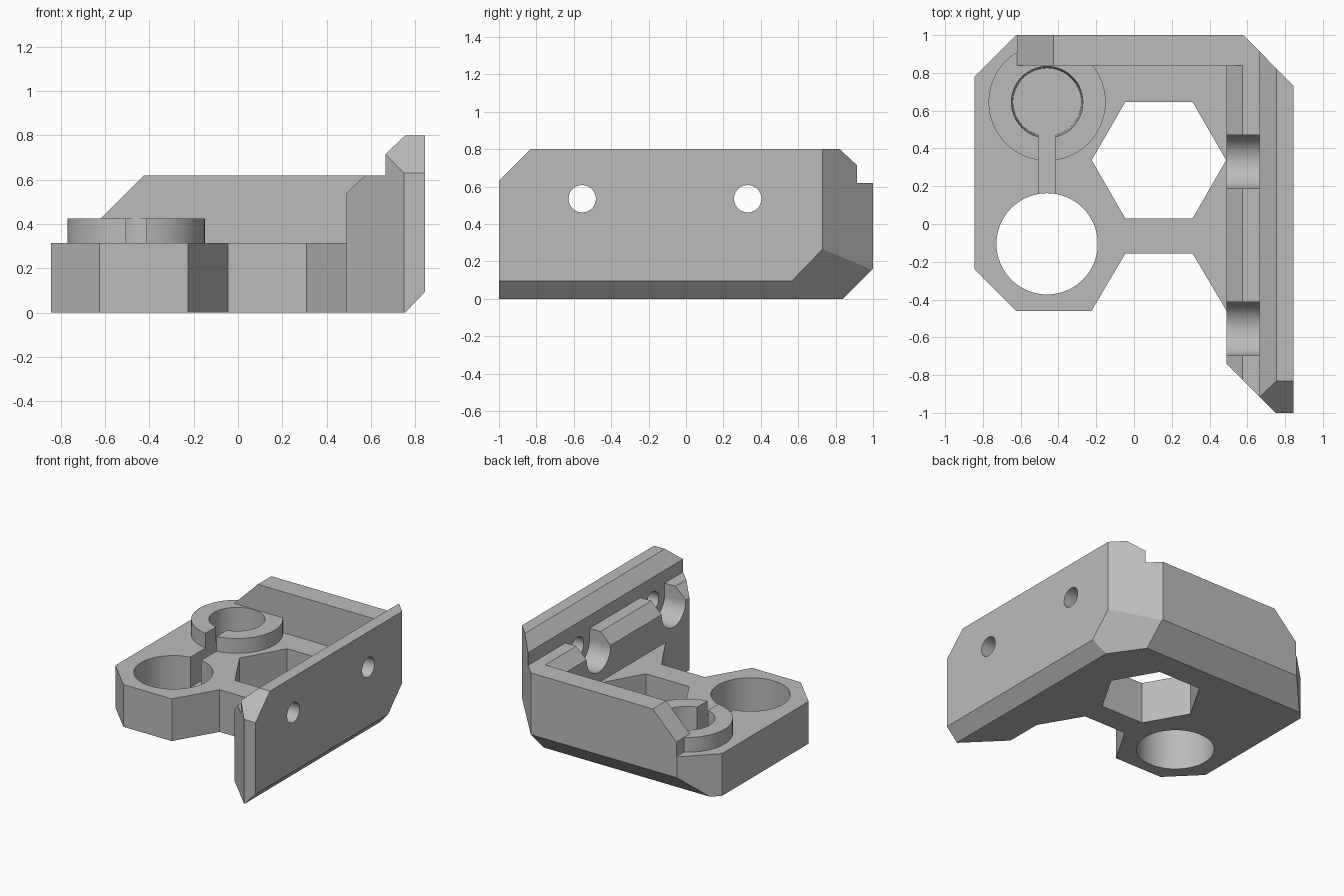
import bpy, bmesh, math
from mathutils import Vector, Matrix

if "Cube" in bpy.data.objects:
    bpy.data.objects.remove(bpy.data.objects["Cube"], do_unlink=True)

grey = bpy.data.materials.new("light grey plastic")
grey.use_nodes = True
grey.diffuse_color = (0.5, 0.5, 0.5, 1)
grey.node_tree.nodes["Principled BSDF"].inputs["Base Color"].default_value = (0.5, 0.5, 0.5, 1)


def finish(bm, name):
    bmesh.ops.recalc_face_normals(bm, faces=bm.faces)
    mesh = bpy.data.meshes.new(name)
    bm.to_mesh(mesh)
    bm.free()
    mesh.materials.append(grey)
    obj = bpy.data.objects.new(name, mesh)
    bpy.context.collection.objects.link(obj)
    return obj


def prism(name, points, axis, low, high):
    """Extrude a 2D profile along x, y or z."""
    place = {"x": lambda a, b: (low, a, b),
             "y": lambda a, b: (a, low, b),
             "z": lambda a, b: (a, b, low)}[axis]
    bm = bmesh.new()
    face = bm.faces.new([bm.verts.new(place(a, b)) for a, b in points])
    new = bmesh.ops.extrude_face_region(bm, geom=[face])["geom"]
    shift = Vector([(high - low) * (axis == k) for k in "xyz"])
    bmesh.ops.translate(bm, vec=shift, verts=[v for v in new if isinstance(v, bmesh.types.BMVert)])
    return finish(bm, name)


def box(name, x0, x1, y0, y1, z0, z1):
    return prism(name, [(x0, y0), (x1, y0), (x1, y1), (x0, y1)], "z", z0, z1)


def cylinder(name, centre, bottom_r, top_r, depth, axis="z"):
    bm = bmesh.new()
    turn = Matrix.Rotation(math.pi / 2, 4, "Y") if axis == "x" else Matrix()
    bmesh.ops.create_cone(bm, cap_ends=True, segments=64, radius1=bottom_r, radius2=top_r,
                          depth=depth, matrix=Matrix.Translation(centre) @ turn)
    return finish(bm, name)


def combine(target, tool, operation="DIFFERENCE"):
    """Apply a boolean and discard the tool."""
    mod = target.modifiers.new("boolean", "BOOLEAN")
    mod.operation, mod.solver, mod.object = operation, "EXACT", tool
    bpy.context.view_layer.objects.active = target
    with bpy.context.temp_override(object=target, active_object=target):
        bpy.ops.object.modifier_apply(modifier=mod.name)
    bpy.data.objects.remove(tool, do_unlink=True)


# Base slab, back wall and side wall
body = box("corner_bracket", -1.1, 0.7, -1.1, 1.1, 0, 0.315)
side_profile = [(0.49, 0), (0.49, 0.54), (0.575, 0.62), (0.665, 0.62), (0.665, 0.715),
                (0.755, 0.8), (0.95, 0.8), (0.95, 0.205), (0.755, 0)]
combine(body, prism("side_wall", side_profile, "y", -1.1, 1.1), "UNION")
back_profile = [(-0.62, 0.1), (-0.62, 0.425), (-0.425, 0.62), (0.66, 0.62), (0.66, 0.1)]
combine(body, prism("back_wall", back_profile, "y", 0.84, 1.1), "UNION")

# Trim everything to the plan outline
outline = [(-0.845, 0.78), (-0.625, 1), (0.58, 1), (0.845, 0.73), (0.845, -1), (0.75, -1),
           (0.49, -0.74), (0.49, -0.46), (0.31, -0.155), (-0.045, -0.155),
           (-0.225, -0.46), (-0.625, -0.46), (-0.845, -0.24)]
combine(body, prism("outline", outline, "z", -0.2, 1), "INTERSECT")

# Lower back chamfer, upper front chamfer and lower corner chamfer
combine(body, prism("back_chamfer", [(0.74, -0.1), (1.2, -0.1), (1.2, 0.36)], "x", -1.2, 1.2))
combine(body, prism("front_chamfer", [(-1.2, 0.43), (-0.73, 0.9), (-1.2, 0.9)], "x", 0.5, 1.2))
normal = Vector((1.47, 1.03, -1)).normalized()
corner = box("corner_chamfer", -1, 1, -1, 1, 0, 1)
corner.data.transform(Matrix.Translation((0.845, 0.56, 0.09))
                      @ normal.to_track_quat("Z", "Y").to_matrix().to_4x4())
combine(body, corner)

# Raised collar with a blind socket
combine(body, cylinder("collar", (-0.46, 0.645, 0.3125), 0.31, 0.31, 0.225), "UNION")
combine(body, cylinder("socket", (-0.46, 0.645, 0.29), 0.18, 0.191, 0.4))

# Round through hole, connecting slot and hexagonal opening
combine(body, cylinder("round_hole", (-0.46, -0.105, 0.2), 0.268, 0.268, 1))
combine(body, box("slot", -0.505, -0.415, 0, 0.6, 0.09, 0.6))
hexagon = [(0.132 + 0.356 * math.cos(i * math.pi / 3), 0.338 + 0.356 * math.sin(i * math.pi / 3))
           for i in range(6)]
combine(body, prism("hexagon_hole", hexagon, "z", -0.2, 1))

# Screw holes with open-topped round seats
for y in (-0.555, 0.33):
    combine(body, cylinder("screw_hole", (0.7, y, 0.535), 0.073, 0.073, 0.8, "x"))
    combine(body, cylinder("screw_seat", (0.5625, y, 0.535), 0.142, 0.142, 0.205, "x"))
    combine(body, box("seat_opening", 0.46, 0.665, y - 0.142, y + 0.142, 0.535, 0.7))

# Smooth round surfaces, keep edges sharp
bpy.ops.object.select_all(action="DESELECT")
body.select_set(True)
bpy.context.view_layer.objects.active = body
bpy.ops.object.shade_smooth_by_angle(angle=math.radians(25))
